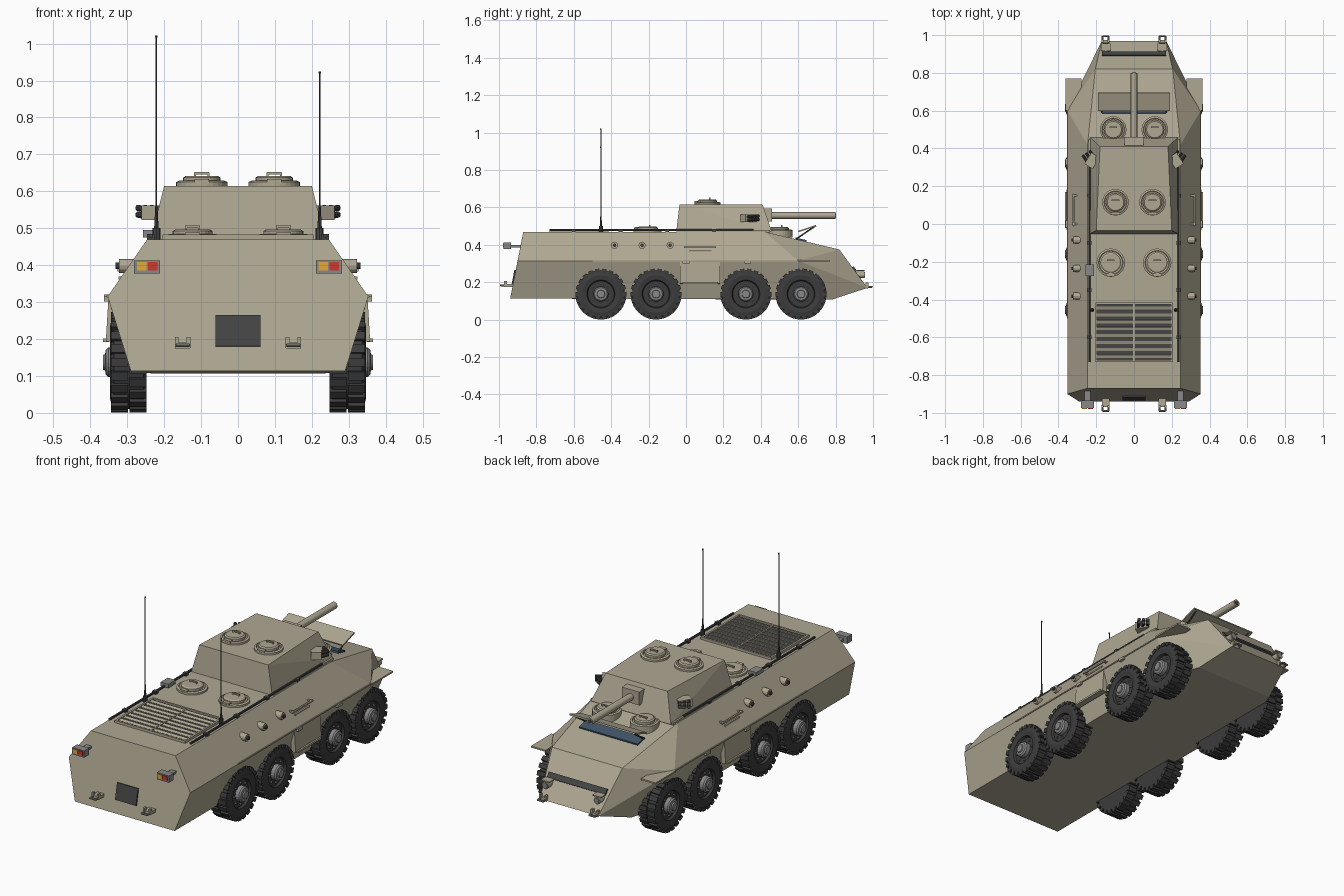
import bpy, bmesh, math
from mathutils import Vector, Matrix, Euler

if "Cube" in bpy.data.objects:
    bpy.data.objects.remove(bpy.data.objects["Cube"])

def material(name, r, g, b):
    m = bpy.data.materials.new(name)
    m.diffuse_color = (r, g, b, 1)
    m.use_nodes = True
    m.node_tree.nodes["Principled BSDF"].inputs["Base Color"].default_value = m.diffuse_color
    return m

TAN = material("tan_paint", 0.43, 0.39, 0.29)
RUBBER = material("rubber", 0.045, 0.045, 0.045)
DARK = material("dark_metal", 0.06, 0.06, 0.06)
GREY = material("grey_metal", 0.25, 0.25, 0.25)
GLASS = material("glass", 0.05, 0.09, 0.14)
RED = material("red_lens", 0.6, 0.04, 0.03)
AMBER = material("amber_lens", 0.8, 0.4, 0.04)

def finish(name, bm, mat, loc=(0, 0, 0), rot=(0, 0, 0)):
    bmesh.ops.recalc_face_normals(bm, faces=bm.faces[:])
    me = bpy.data.meshes.new(name)
    bm.to_mesh(me)
    bm.free()
    me.materials.append(mat)
    ob = bpy.data.objects.new(name, me)
    ob.location, ob.rotation_euler = loc, rot
    bpy.context.collection.objects.link(ob)
    return ob

def box(name, loc, size, mat=TAN, rot=(0, 0, 0)):
    bm = bmesh.new()
    bmesh.ops.create_cube(bm, size=1, matrix=Matrix.Diagonal((*size, 1)))
    return finish(name, bm, mat, loc, rot)

def rod(name, a, b, r, mat=DARK, seg=8, r2=None):
    a, b = Vector(a), Vector(b)
    d = b - a
    bm = bmesh.new()
    bmesh.ops.create_cone(bm, cap_ends=True, segments=seg, radius1=r,
                          radius2=r if r2 is None else r2, depth=d.length)
    return finish(name, bm, mat, (a + b) / 2, d.to_track_quat('Z', 'Y').to_euler())

def lathe(bm, profile, seg):
    """Revolve (radius, height) points about z."""
    vs = [bm.verts.new((r, 0, h)) for r, h in profile]
    es = [bm.edges.new(p) for p in zip(vs, vs[1:])]
    bmesh.ops.spin(bm, geom=vs + es, cent=(0, 0, 0), axis=(0, 0, 1),
                   angle=2 * math.pi, steps=seg)
    bmesh.ops.remove_doubles(bm, verts=bm.verts[:], dist=1e-5)

def solid(name, half_points, mat=TAN):
    """Convex solid from points mirrored across x."""
    bm = bmesh.new()
    for x, y, z in half_points:
        for s in (-1, 1):
            bm.verts.new((s * x, y, z))
    res = bmesh.ops.convex_hull(bm, input=bm.verts[:])
    junk = {g for g in res["geom_interior"] + res["geom_unused"]
            if isinstance(g, bmesh.types.BMVert)}
    bmesh.ops.delete(bm, geom=list(junk), context='VERTS')
    bmesh.ops.dissolve_limit(bm, angle_limit=0.02, verts=bm.verts[:], edges=bm.edges[:])
    return finish(name, bm, mat)

# Hull and turret
solid("hull", [(.246, -.87, .47), (.353, -.9, .315), (.29, -.94, .113),
               (.246, .42, .47), (.353, .6, .315), (.29, .6, .11),
               (.205, .82, .375), (.17, .97, .17), (.23, .78, .107)])
solid("turret", [(.2, -.035, .615), (.235, -.052, .472), (.18, .41, .615), (.232, .458, .472)])
box("turret_base", (0, .2, .473), (.48, .5, .012))

# Gun
box("gun_mantlet", (0, .435, .56), (.1, .05, .07))
rod("gun_barrel", (0, .42, .557), (0, .8, .557), .018, TAN, 20)
rod("gun_bore", (0, .79, .557), (0, .802, .557), .011, DARK, 16)

# Hatches
def hatch(name, x, y, z, r, base=0.0):
    bm = bmesh.new()
    lathe(bm, [(0, -base), (r, -base), (r, .01), (r * .86, .014), (r * .82, .01), (r * .72, .01),
               (r * .72, .022), (r * .62, .027), (0, .027)], 28)
    finish(name, bm, TAN, (x, y, z))
    box(name + "_handle", (x, y + .012, z + .034), (.04, .008, .006))
    for s in (-1, 1):
        box(name + "_handle_post", (x + s * .018, y + .012, z + .03), (.005, .008, .012))
    box(name + "_hinge", (x, y - r * .85, z + .012), (.04, .018, .014))

for s in (-1, 1):
    hatch("turret_hatch", s * .098, .115, .615, .07)
    hatch("crew_hatch", s * .123, -.205, .47, .075)
    hatch("driver_hatch", s * .11, .5, .468, .07, .03)

# Wheels: tyre with two staggered lug rows, hub and bolts
def wheel_meshes():
    tyre = bmesh.new()
    lathe(tyre, [(.0, -.048), (.07, -.048), (.118, -.048), (.127, -.04), (.127, .04), (.118, .046),
                 (.1, .05), (.075, .046), (.07, .034), (0, .034)], 36)
    n = 22
    for row in (0, 1):
        for i in range(n):
            m = (Matrix.Rotation((i + row * .5) * 2 * math.pi / n, 4, 'Z')
                 @ Matrix.Translation((.126, 0, (row - .5) * .05))
                 @ Matrix.Diagonal((.02, .024, .046, 1)))
            bmesh.ops.create_cube(tyre, size=1, matrix=m)
    hub = bmesh.new()
    lathe(hub, [(.04, .03), (.04, .055), (.034, .062), (.022, .064), (.02, .07), (0, .07)], 20)
    for i in range(8):
        m = (Matrix.Rotation(i * math.pi / 4, 4, 'Z') @ Matrix.Translation((.055, 0, .037)))
        bmesh.ops.create_cone(hub, cap_ends=True, segments=6, radius1=.005, radius2=.005,
                              depth=.012, matrix=m)
    return finish("tyre", tyre, RUBBER), finish("wheel_hub", hub, GREY)

parts = wheel_meshes()
for k, (s, y) in enumerate((s, y) for s in (1, -1) for y in (-.455, -.16, .32, .615)):
    for p in parts:
        ob = p if k == 0 else p.copy()
        if k:
            bpy.context.collection.objects.link(ob)
        ob.location = (s * .296, y, .137)
        ob.rotation_euler = (0, s * math.pi / 2, 0)

# Engine grille
box("grille_bed", (0, -.573, .471), (.4, .3, .008), DARK)
for s in (-1, 1):
    box("grille_side", (s * .2, -.573, .475), (.01, .315, .016))
    box("grille_end", (0, -.573 + s * .153, .475), (.41, .01, .016))
for i in range(8):
    box("grille_slat", (0, -.7 + i * .0365, .477), (.39, .016, .004), TAN, (.35, 0, 0))
box("grille_rib", (0, -.573, .478), (.008, .3, .008))

# Vision flap above dark windows on the sloped front
box("windscreen", (0, .615, .427), (.34, .06, .01), GLASS, (-.233, 0, 0))
box("vision_flap", (0, .648, .487), (.38, .1, .008), TAN, (.32, 0, 0))
for s in (-1, 1):
    rod("flap_strut", (s * .17, .59, .432), (s * .17, .69, .5), .004)
nose_tilt = math.atan2(-.205, .15)
box("nose_slot", (0, .9, .27), (.34, .03, .012), DARK, (nose_tilt, 0, 0))

# Rear panel
tilt = -math.atan2(.07, .357)
box("rear_panel", (0, -.92, .222), (.122, .012, .086), DARK, (tilt, 0, 0))

# Tow shackles
def shackle(s, y, z, d):
    x = s * .15
    box("tow_bracket", (x, y - d * .02, z), (.04, .05, .016))
    for e in (-1, 1):
        rod("shackle_leg", (x + e * .016, y, z), (x + e * .016, y + d * .026, z), .005, GREY)
        box("shackle_lug", (x + e * .016, y, z + .008), (.01, .016, .03))
    rod("shackle_bar", (x - .018, y + d * .026, z), (x + .018, y + d * .026, z), .005, GREY)

for s in (-1, 1):
    shackle(s, -.965, .183, -1)
    shackle(s, .968, .175, 1)
    # Tail lights
    x = s * .246
    box("tail_light_arm", (x, -.915, .393), (.03, .06, .012), GREY)
    box("tail_light_box", (x, -.955, .395), (.07, .04, .036), GREY)
    box("tail_lens_amber", (x - .015, -.976, .397), (.026, .006, .022), AMBER)
    box("tail_lens_red", (x + .015, -.976, .397), (.026, .006, .022), RED)
    # Headlights
    rod("headlight", (s * .15, .9, .24), (s * .15, .955, .24), .018, TAN, 16)
    rod("headlight_lens", (s * .15, .953, .24), (s * .15, .958, .24), .014, GREY, 16)
    box("headlight_guard", (s * .15, .935, .262), (.05, .04, .006))
    # Front fenders and the belt strip along the widest line
    box("front_fender", (s * .32, .685, .316), (.085, .17, .008))
    box("belt_strip", (s * .352, .05, .315), (.008, 1.1, .006))
    # Side door panel between the wheel pairs
    box("side_door", (s * .342, .075, .25), (.025, .215, .115), TAN, (0, s * -.06, 0))
    box("door_step", (s * .358, .075, .197), (.016, .19, .01))
    for y in (0, .33):
        box("belt_lug", (s * .355, y, .308), (.016, .035, .014))
    # Firing ports and grab rail on the upper side
    for y in (-.382, -.235, -.085):
        rod("firing_port", (s * .28, y, .398), (s * .322, y, .398), .019, TAN, 12)
        rod("port_plug", (s * .32, y, .398), (s * .332, y, .398), .009, DARK, 10)
    box("grab_rail", (s * .322, .075, .387), (.008, .17, .008))
    for y in (0, .15):
        box("rail_post", (s * .31, y, .387), (.03, .01, .008))
    box("side_vent", (s * .314, .075, .365), (.02, .12, .008))
    # Roof edge rods
    rod("roof_rod", (s * .236, -.73, .479), (s * .236, .36, .479), .006)
    for y in (-.6, -.35, -.1, .15):
        box("rod_clip", (s * .236, y, .476), (.022, .02, .016), DARK)
    # Antennas
    top = 1.022 if s < 0 else .925
    rod("antenna_mount", (s * .221, -.455, .465), (s * .221, -.455, .5), .011)
    rod("antenna_base", (s * .221, -.455, .5), (s * .221, -.455, .56), .006, DARK, 8, .003)
    rod("antenna", (s * .221, -.455, .55), (s * .221, -.455, top), .0022, DARK, 6)
    rod("antenna_tip", (s * .221, -.455, top - .006), (s * .221, -.455, top), .004, DARK, 6)
    # Smoke launchers
    box("launcher_bracket", (s * .222, .335, .542), (.05, .07, .04), TAN, (0, 0, s * .55))
    d = Vector((s * .55, .83, .12)).normalized()
    for i in range(3):
        for j in (0, 1):
            a = Vector((s * (.252 - i * .018), .335 + i * .012, .533 + j * .018))
            rod("smoke_tube", a - d * .01, a + d * .035, .0085, DARK, 10)

# Small roof box
box("roof_box", (-.235, -.245, .485), (.045, .06, .02), GREY)
